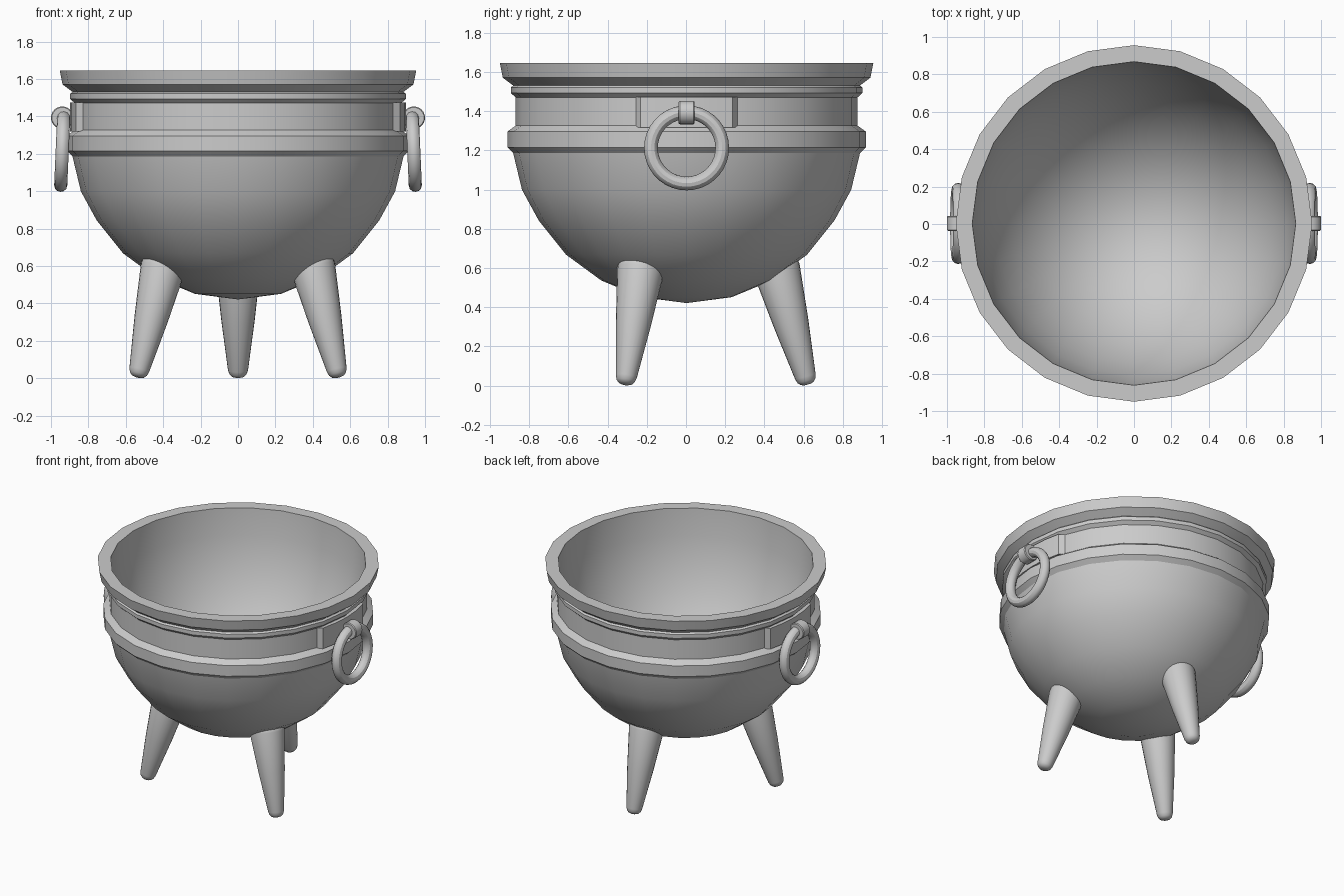
import bpy, bmesh, math
from mathutils import Vector, Matrix

if "Cube" in bpy.data.objects:
    bpy.data.objects.remove(bpy.data.objects["Cube"])


def finish(name, bm, matrix=Matrix()):
    bmesh.ops.recalc_face_normals(bm, faces=bm.faces[:])
    me = bpy.data.meshes.new(name)
    bm.to_mesh(me)
    bm.free()
    me.transform(matrix)
    ob = bpy.data.objects.new(name, me)
    bpy.context.collection.objects.link(ob)
    bpy.ops.object.select_all(action='DESELECT')
    ob.select_set(True)
    bpy.context.view_layer.objects.active = ob
    bpy.ops.object.shade_smooth_by_angle(angle=math.radians(30))
    return ob


def lathe(name, profile, sides, matrix=Matrix(), closed=False):
    """Revolve (radius, height) points around z."""
    bm = bmesh.new()
    vs = [bm.verts.new((r, 0, z)) for r, z in profile]
    pairs = list(zip(vs, vs[1:])) + ([(vs[-1], vs[0])] if closed else [])
    es = [bm.edges.new(p) for p in pairs]
    bmesh.ops.spin(bm, geom=vs + es, axis=(0, 0, 1), cent=(0, 0, 0),
                   angle=2 * math.pi, steps=sides, use_duplicate=False)
    bmesh.ops.remove_doubles(bm, verts=bm.verts[:], dist=1e-4)
    return finish(name, bm, matrix)


def polar(r, deg):
    a = math.radians(deg)
    return r * math.cos(a), r * math.sin(a)


# hollow pot: inner bowl, rim, neck mouldings, outer bowl
SHIFT = Matrix.Translation((0, 0.003, -0.004))
outer = [(0.953, 1.65), (0.938, 1.575), (0.885, 1.535), (0.897, 1.525), (0.897, 1.497),
         (0.873, 1.475), (0.873, 1.33), (0.915, 1.3), (0.915, 1.22), (0.885, 1.19),
         (0.84, 1.003), (0.755, 0.847), (0.615, 0.672), (0.435, 0.54), (0.23, 0.455), (0, 0.425)]
inner = [(0.865 * math.sin(math.radians(a)), 1.65 - 1.14 * math.cos(math.radians(a)))
         for a in range(0, 91, 10)]
lathe("cauldron_pot", inner + outer, 24, SHIFT)

# three tapered, splayed legs with rounded ends
leg = [(0, 0), (0.016, 0.0), (0.034, 0.006), (0.047, 0.02), (0.054, 0.042), (0.09, 0.32),
       (0.12, 0.605), (0.117, 0.625), (0.108, 0.64), (0.09, 0.648), (0, 0.65)]
axis = Vector((-0.155, 0, 0.58))
tilt = Vector((0, 0, 1)).rotation_difference(axis).to_matrix().to_4x4()
for name, ang in (("back_leg", 90), ("front_left_leg", 210), ("front_right_leg", 330)):
    m = Matrix.Rotation(math.radians(ang), 4, 'Z') @ Matrix.Translation((0.62, 0, 0.005)) @ tilt
    lathe(name, leg, 24, m)

for side, s in (("right", 1), ("left", -1)):
    turn = SHIFT @ Matrix.Rotation(0 if s > 0 else math.pi, 4, 'Z')
    # curved mounting plate hugging the neck, with slanted ends
    bm = bmesh.new()
    outline = ([polar(0.866, -17.6)] + [polar(0.897, a) for a in (-15.2, -7.6, 0, 7.6, 15.2)]
               + [polar(0.866, a) for a in (17.6, 7.5, 0, -7.5)])
    face = bm.faces.new([bm.verts.new((x, y, 1.322)) for x, y in outline])
    top = bmesh.ops.extrude_face_region(bm, geom=[face], use_keep_orig=True)
    bmesh.ops.translate(bm, vec=(0, 0, 0.155),
                        verts=[v for v in top["geom"] if isinstance(v, bmesh.types.BMVert)])
    finish(side + "_handle_plate", bm, turn)
    # round lug holding the ring
    lug = [(0, -0.04), (0.055, -0.04), (0.06, -0.034), (0.06, 0.034), (0.055, 0.04), (0, 0.04)]
    lathe(side + "_handle_lug", lug, 24,
          turn @ Matrix.Translation((0.94, 0, 1.397)) @ Matrix.Rotation(math.pi / 2, 4, 'X'))
    # hanging ring handle
    tube = [(0.182 + 0.035 * math.cos(i * math.pi / 6), 0.035 * math.sin(i * math.pi / 6))
            for i in range(12)]
    lathe(side + "_ring_handle", tube, 36,
          turn @ Matrix.Translation((0.94, 0, 1.217)) @ Matrix.Rotation(math.radians(-92.5), 4, 'Y'),
          closed=True)
